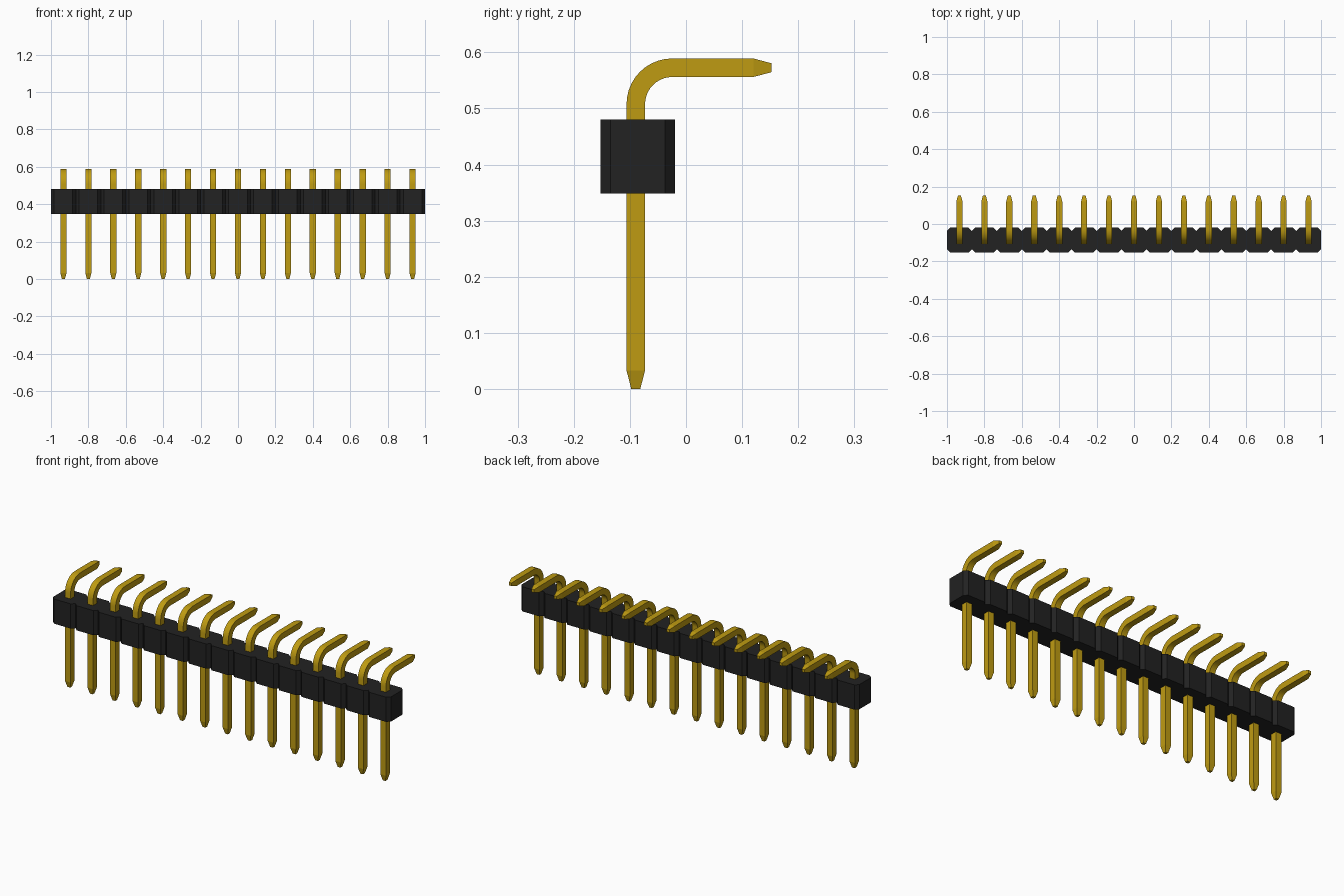
import bpy, bmesh
from math import sin, cos, pi, radians
from mathutils import Vector

PINS = 15
PITCH = 2 / PINS
ROW_Y = -0.0895          # line of the upright pins
Z0, Z1 = 0.348, 0.48     # housing bottom and top
Y0, Y1 = -0.152, -0.02   # housing front and back
CHAMFER = 0.017
HALF = 0.0165            # half the pin thickness
TIP = 0.008
BEND = 0.065
ARM_Z = 0.5725


def material(name, color):
    m = bpy.data.materials.new(name)
    m.use_nodes = True
    m.diffuse_color = color
    m.node_tree.nodes["Principled BSDF"].inputs["Base Color"].default_value = color
    return m


def mesh_from(bm, name, mat):
    bmesh.ops.recalc_face_normals(bm, faces=bm.faces)
    me = bpy.data.meshes.new(name)
    bm.to_mesh(me)
    bm.free()
    me.materials.append(mat)
    return me


def add(name, me, x=0):
    ob = bpy.data.objects.new(name, me)
    ob.location.x = x
    bpy.context.collection.objects.link(ob)
    return ob


cube = bpy.data.objects.get("Cube")
if cube:
    bpy.data.objects.remove(cube)

black = material("black plastic", (0.016, 0.016, 0.016, 1))
gold = material("gold metal", (0.52, 0.33, 0.006, 1))

# Housing: scalloped outline with a notch between cells, extruded upward
front = [(-1, Y0 + CHAMFER)]
for i in range(PINS):
    left = -1 + i * PITCH
    right = left + PITCH
    front += [(left + CHAMFER, Y0), (right - CHAMFER, Y0), (right, Y0 + CHAMFER)]
back = [(x, Y0 + Y1 - y) for x, y in reversed(front)]
bm = bmesh.new()
base = bm.faces.new([bm.verts.new((x, y, Z0)) for x, y in front + back])
top = bmesh.ops.extrude_face_region(bm, geom=[base], use_keep_orig=True)
bmesh.ops.translate(bm, vec=(0, 0, Z1 - Z0),
                    verts=[g for g in top["geom"] if isinstance(g, bmesh.types.BMVert)])
add("housing", mesh_from(bm, "housing", black))

# Pin: square section swept along a right-angle path, tapered at both ends
STEPS = 10
path = [(ROW_Y, 0, 0, TIP), (ROW_Y, 0.033, 0, HALF)]   # y, z, turn, half width
for i in range(STEPS + 1):
    a = i / STEPS * pi / 2
    path.append((ROW_Y + BEND * (1 - cos(a)), ARM_Z - BEND + BEND * sin(a), a, HALF))
path += [(0.12, ARM_Z, pi / 2, HALF), (0.152, ARM_Z, pi / 2, TIP)]

bm = bmesh.new()
rings = []
for y, z, a, h in path:
    side = Vector((0, cos(a), -sin(a)))
    rings.append([bm.verts.new(Vector((sx * h, y, z)) + side * sy * h)
                  for sx, sy in ((-1, -1), (1, -1), (1, 1), (-1, 1))])
for r, s in zip(rings, rings[1:]):
    for k in range(4):
        n = (k + 1) % 4
        bm.faces.new((r[k], r[n], s[n], s[k]))
bm.faces.new(rings[0])
bm.faces.new(rings[-1])
pin_mesh = mesh_from(bm, "pin", gold)

pins = [add(f"pin_{i + 1}", pin_mesh, -1 + (i + 0.5) * PITCH) for i in range(PINS)]

# Smooth only the bend, keeping square edges and tapers crisp
bpy.ops.object.select_all(action="DESELECT")
pins[0].select_set(True)
bpy.context.view_layer.objects.active = pins[0]
bpy.ops.object.shade_smooth_by_angle(angle=radians(12))
